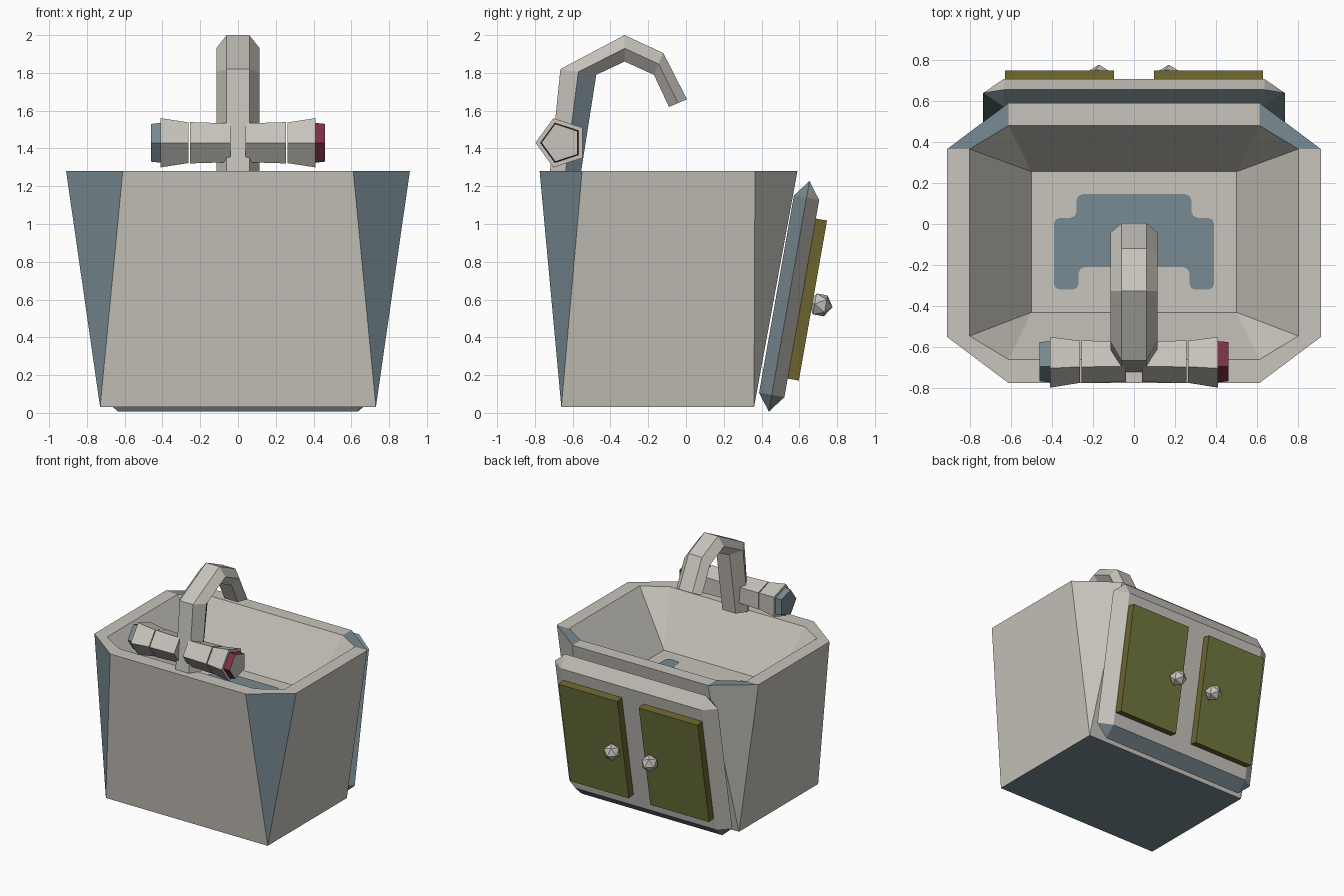
import bpy, bmesh, math
from mathutils import Vector, Matrix

if "Cube" in bpy.data.objects:
    bpy.data.objects.remove(bpy.data.objects["Cube"])


def material(name, rgb):
    m = bpy.data.materials.new(name)
    lin = [((c / 255 + 0.055) / 1.055) ** 2.4 for c in rgb]
    m.diffuse_color = (*lin, 1)
    m.use_nodes = True
    m.node_tree.nodes["Principled BSDF"].inputs["Base Color"].default_value = m.diffuse_color
    return m


GREY = material("warm_grey", (200, 196, 188))
BLUE = material("slate_blue", (120, 138, 146))
RED = material("wine_red", (125, 48, 70))
GREEN = material("olive_green", (113, 120, 62))
BROWN = material("olive_brown", (108, 100, 46))


def finish(bm, name, mats, rule=None, matrix=None):
    """Clean up, colour faces by rule(centre, normal), place the object."""
    bmesh.ops.remove_doubles(bm, verts=bm.verts, dist=1e-5)
    bmesh.ops.recalc_face_normals(bm, faces=bm.faces)
    bm.normal_update()
    for f in bm.faces:
        if rule:
            f.material_index = int(rule(f.calc_center_median(), f.normal))
    if matrix:
        bm.transform(matrix)
    me = bpy.data.meshes.new(name)
    bm.to_mesh(me)
    bm.free()
    for m in mats:
        me.materials.append(m)
    ob = bpy.data.objects.new(name, me)
    bpy.context.collection.objects.link(ob)
    return ob


def loft(rings):
    """Closed skin through rings of equal point count, capped at both ends."""
    bm = bmesh.new()
    vr = [[bm.verts.new(p) for p in r] for r in rings]
    n = len(rings[0])
    for a, b in zip(vr, vr[1:]):
        for i in range(n):
            j = (i + 1) % n
            bm.faces.new((a[i], a[j], b[j], b[i]))
    bm.faces.new(vr[0])
    bm.faces.new(vr[-1])
    bmesh.ops.dissolve_degenerate(bm, dist=1e-5, edges=bm.edges)
    return bm


def rect8(x, y0, y1, z, cx=0, cy=0):
    """Rectangle with cut corners, 8 points (a plain rectangle when cuts are 0)."""
    return [(x, y0 + cy, z), (x, y1 - cy, z), (x - cx, y1, z), (cx - x, y1, z),
            (-x, y1 - cy, z), (-x, y0 + cy, z), (cx - x, y0, z), (x - cx, y0, z)]


# basin body: outer wall, rim, inner wall and floor in one skin
body = loft([rect8(0.73, -0.66, 0.36, 0.03),
             rect8(0.91, -0.775, 0.59, 1.28, 0.30, 0.225),
             rect8(0.80, -0.66, 0.48, 1.28, 0.19, 0.115),
             rect8(0.50, -0.43, 0.255, 0.88)])


def body_rule(c, n):
    underside = n.z < -0.9
    front_corner = abs(n.x) > 0.3 and n.y < -0.3 and c.y < -0.4
    rear_rim_corner = n.z > 0.9 and c.y > 0.3 and abs(c.x) > 0.65
    return underside or front_corner or rear_rim_corner


finish(body, "basin_body", [GREY, BLUE], body_rule)

# water patch on the basin floor
half = [(0.27, -0.21), (0.27, -0.32), (0.39, -0.32), (0.39, 0.03), (0.28, 0.03), (0.28, 0.145)]
outline = half + [(-x, y) for x, y in reversed(half)]
bm = bmesh.new()
bm.faces.new([bm.verts.new((x, y, 0.886)) for x, y in outline])
bmesh.ops.bevel(bm, geom=bm.verts[:], offset=0.03, segments=2, profile=0.5, affect='VERTICES')
finish(bm, "water_patch", [BLUE], None)
for f in bpy.data.objects["water_patch"].data.polygons:
    if f.normal.z < 0:
        f.flip()

# cabinet frame: local x = width, local y = up the slope, local z = outwards
t = math.radians(10)
up = Vector((0, math.sin(t), math.cos(t)))
out = Vector((0, math.cos(t), -math.sin(t)))
side = up.cross(out)
CAB = Matrix.Translation((0, 0.546, 0.617)) @ Matrix((side, up, out)).transposed().to_4x4()

frame = loft([rect8(0.635, -0.53, 0.53, -0.068),
              rect8(0.735, -0.62, 0.62, 0, 0.10, 0.09),
              rect8(0.635, -0.53, 0.53, 0.068)])
finish(frame, "cabinet_frame", [GREY, BLUE],
       lambda c, n: n.z < -0.1 or n.y < -0.3, CAB)

# doors and faceted knobs
for s, label in ((-1, "left"), (1, "right")):
    bm = bmesh.new()
    bmesh.ops.create_cube(bm, size=1, matrix=Matrix.Translation((s * 0.362, 0, 0.096))
                          @ Matrix.Diagonal((0.53, 0.86, 0.064, 1)))
    finish(bm, label + "_door", [BROWN, GREEN], lambda c, n: n.z > 0.9, CAB)
    bm = bmesh.new()
    bmesh.ops.create_icosphere(bm, subdivisions=1, radius=0.066,
                               matrix=Matrix.Translation((s * 0.17, -0.016, 0.17)))
    finish(bm, label + "_knob", [GREY], None, CAB)

# spout: six-sided tube; each station gives outer and inner (y, z) edge
stations = [((-0.72, 1.28), (-0.555, 1.28)), ((-0.665, 1.82), (-0.475, 1.79)),
            ((-0.325, 2.0), (-0.325, 1.86)), ((-0.12, 1.905), (-0.17, 1.79)),
            ((0.005, 1.66), (-0.09, 1.62))]
rings = []
for (yo, zo), (yi, zi) in stations:
    ym, zm = (yo + yi) / 2, (zo + zi) / 2
    rings.append([(0.06, yo, zo), (0.115, ym, zm), (0.06, yi, zi),
                  (-0.06, yi, zi), (-0.115, ym, zm), (-0.06, yo, zo)])
finish(loft(rings), "spout", [GREY, BLUE],
       lambda c, n: c.y < -0.5 and n.x > 0.3 and n.y > 0.2)


def pentagon(x, r):
    a = [math.pi + k * math.tau / 5 for k in range(5)]
    return [(x, -0.66 + r * math.cos(v), 1.43 + r * math.sin(v)) for v in a]


# tap handles: two flared sections and a coloured cap on each side
for s, label, colour in ((-1, "left", BLUE), (1, "right", RED)):
    arm = loft([pentagon(s * 0.04, 0.108), pentagon(s * 0.255, 0.115)])
    finish(arm, label + "_tap_arm", [GREY])
    grip = loft([pentagon(s * 0.262, 0.113), pentagon(s * 0.41, 0.137)])
    finish(grip, label + "_tap_grip", [GREY])
    cap = loft([pentagon(s * 0.40, 0.112), pentagon(s * 0.46, 0.105)])
    finish(cap, label + "_tap_cap", [colour, GREY if s > 0 else colour],
           lambda c, n: abs(n.x) > 0.9)
